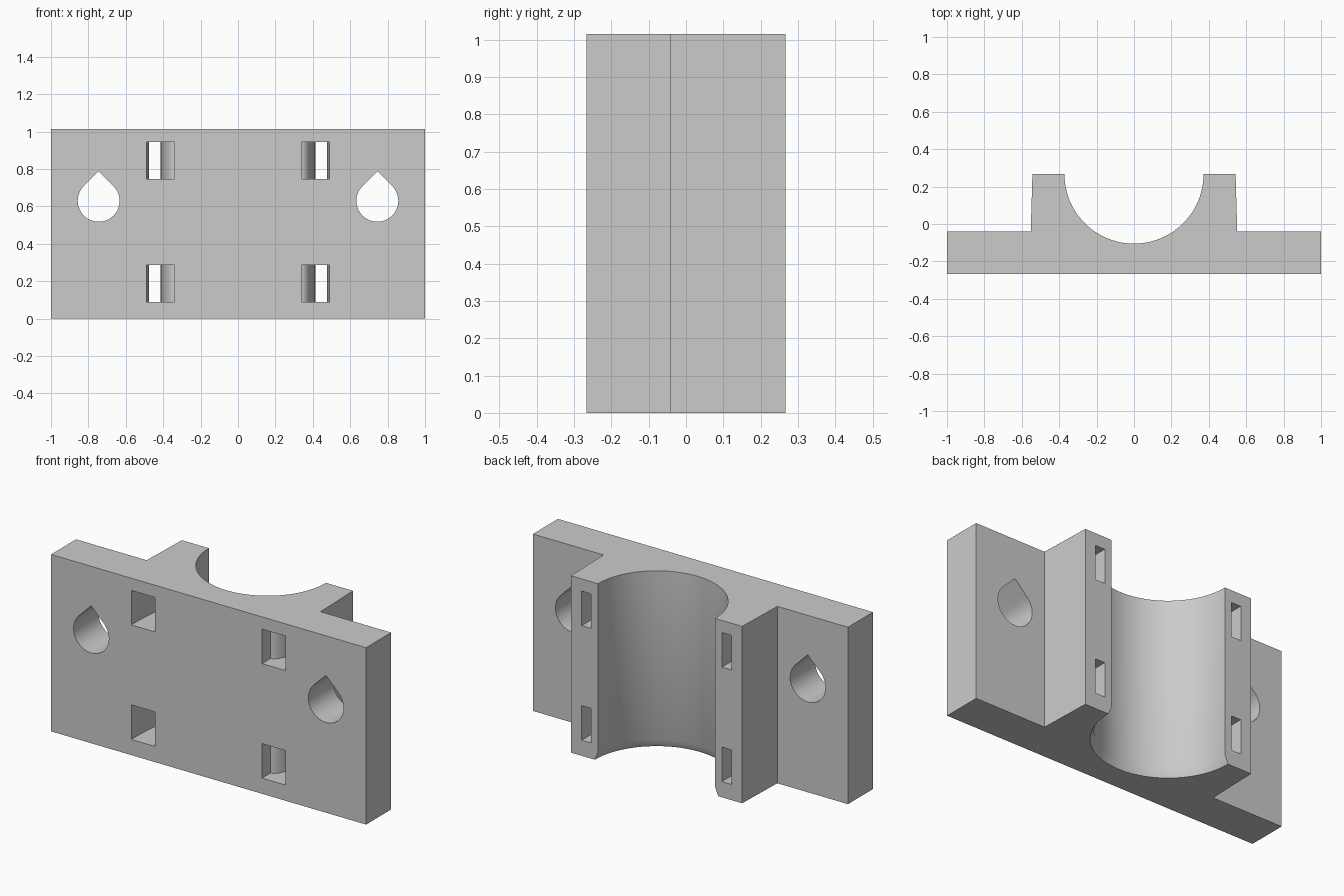
import bpy, bmesh
from math import sin, cos, pi, radians

cube = bpy.data.objects.get("Cube")
if cube:
    bpy.data.objects.remove(cube, do_unlink=True)

HEIGHT = 1.015
FRONT, LEDGE, BACK = -0.267, -0.04, 0.267
BORE = 0.372

grey = bpy.data.materials.new("plain grey")
grey.use_nodes = True
colour = (0.6, 0.6, 0.6, 1)
grey.diffuse_color = colour
grey.node_tree.nodes["Principled BSDF"].inputs["Base Color"].default_value = colour


def make_object(name, bm):
    bmesh.ops.recalc_face_normals(bm, faces=bm.faces)
    mesh = bpy.data.meshes.new(name)
    bm.to_mesh(mesh)
    bm.free()
    mesh.materials.append(grey)
    obj = bpy.data.objects.new(name, mesh)
    bpy.context.collection.objects.link(obj)
    return obj


def prism(name, base, direction):
    """Extrude a closed loop of points along a vector."""
    bm = bmesh.new()
    face = bm.faces.new([bm.verts.new(p) for p in base])
    out = bmesh.ops.extrude_face_region(bm, geom=[face])
    verts = [v for v in out["geom"] if isinstance(v, bmesh.types.BMVert)]
    bmesh.ops.translate(bm, verts=verts, vec=direction)
    return make_object(name, bm)


def arc(cx, cy, r, start, end, steps):
    angles = [radians(start + (end - start) * i / steps) for i in range(steps + 1)]
    return [(cx + r * cos(a), cy + r * sin(a)) for a in angles]


# Flanged plate with two legs, extruded upwards
half = [(1, FRONT), (1, LEDGE), (0.552, LEDGE), (0.543, BACK)]
outline = half + [(0, BACK)] + [(-x, y) for x, y in reversed(half)]
body = prism("bearing_holder", [(x, y, 0) for x, y in outline], (0, 0, HEIGHT))
cutters = []

# Half-round bore, flared at the bottom
bm = bmesh.new()
rings = []
for z, r in ((-0.045, BORE + 0.04), (0.045, BORE), (HEIGHT + 0.1, BORE)):
    rings.append([bm.verts.new((x, y, z)) for x, y in arc(0, BACK, r, 0, 360, 96)[:-1]])
for low, high in zip(rings, rings[1:]):
    for i in range(len(low)):
        j = (i + 1) % len(low)
        bm.faces.new((low[i], low[j], high[j], high[i]))
bm.faces.new(rings[0])
bm.faces.new(rings[-1])
cutters.append(make_object("bore_cutter", bm))

# Teardrop screw holes and curved strap slots on both sides
teardrop = arc(0, 0.63, 0.112, 135, 405, 36) + [(0, 0.63 + 0.112 * 2 ** 0.5)]
curve = [(0.34 + 0.075 * sin(t), 0.02 - 0.21 * cos(t))
         for t in (i * pi / 20 for i in range(11))]
slot = [(0.34, -0.4)] + curve + [(0.415, 0.4), (0.475, 0.4), (0.475, 0.02),
                                 (0.49, -0.19), (0.49, -0.4)]
for side in (-1, 1):
    cutters.append(prism("screw_hole_cutter",
                         [(side * 0.745 + x, -0.5, z) for x, z in teardrop], (0, 1, 0)))
    for z in (0.09, 0.747):
        cutters.append(prism("strap_slot_cutter",
                             [(side * x, y, z) for x, y in slot], (0, 0, 0.198)))

# Cut everything, then bake the result
for cutter in cutters:
    cutter.hide_render = True
    mod = body.modifiers.new(cutter.name, 'BOOLEAN')
    mod.operation = 'DIFFERENCE'
    mod.solver = 'EXACT'
    mod.object = cutter

bpy.context.view_layer.update()
baked = bpy.data.meshes.new_from_object(
    body.evaluated_get(bpy.context.evaluated_depsgraph_get()))
body.modifiers.clear()
body.data = baked
for cutter in cutters:
    bpy.data.objects.remove(cutter, do_unlink=True)

# Smooth the round walls, keep edges sharp
bpy.ops.object.select_all(action='DESELECT')
body.select_set(True)
bpy.context.view_layer.objects.active = body
bpy.ops.object.shade_smooth_by_angle(angle=radians(25))
